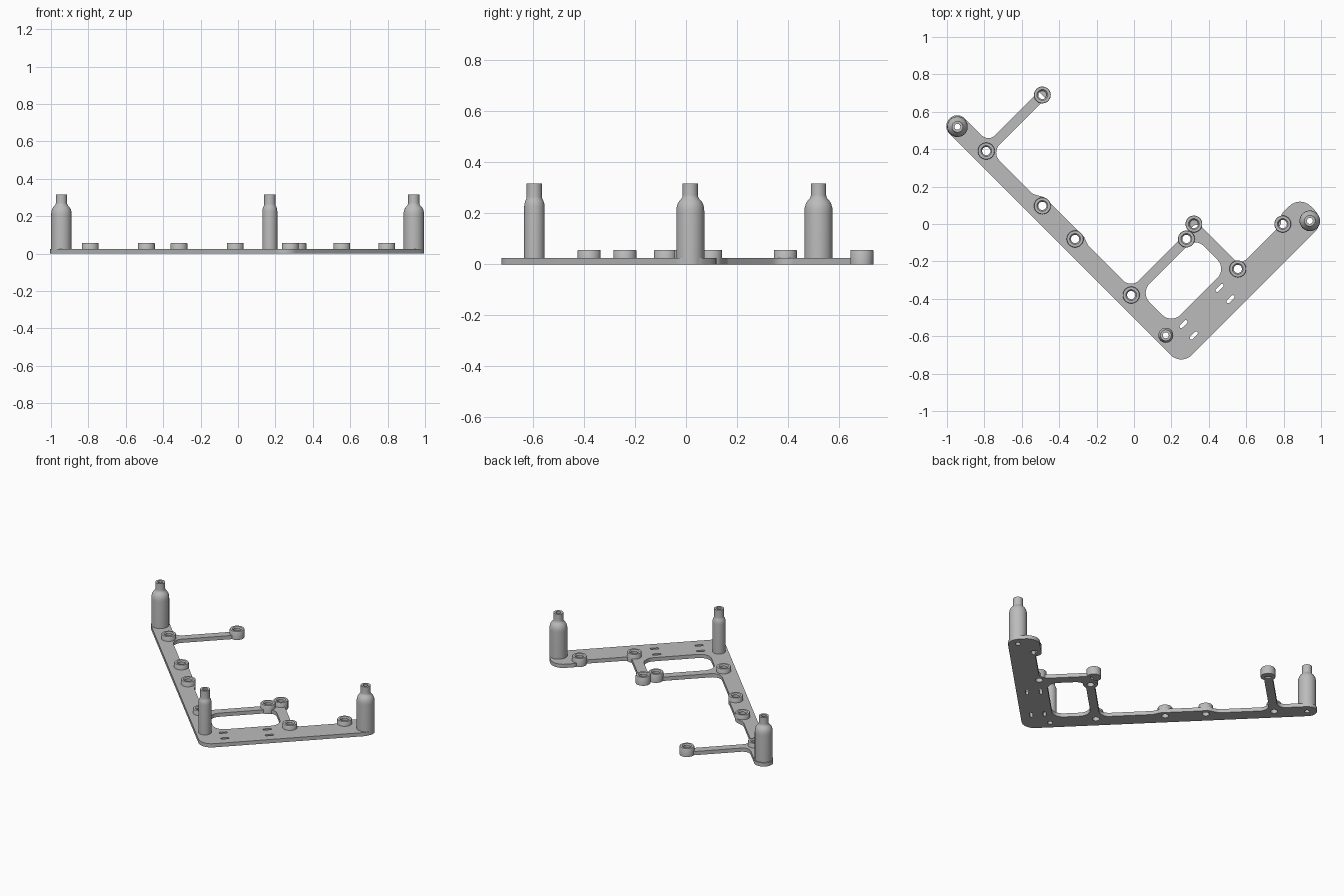
import bpy, bmesh, math
from mathutils import Vector

if "Cube" in bpy.data.objects:
    bpy.data.objects.remove(bpy.data.objects["Cube"])

T = 0.025  # plate thickness
grey = bpy.data.materials.new("grey")
grey.diffuse_color = (0.5, 0.5, 0.5, 1)
grey.use_nodes = True
grey.node_tree.nodes["Principled BSDF"].inputs["Base Color"].default_value = grey.diffuse_color


def diag(s, d):
    """Diagonal frame: s = x + y, d = y - x."""
    return Vector(((s - d) / 2, (s + d) / 2))


def rounded(corners, steps=8):
    """Closed outline from (s, d, radius) corners, each filleted."""
    pts, n = [], len(corners)
    for i, (s, d, r) in enumerate(corners):
        p = diag(s, d)
        if r == 0:
            pts.append(p)
            continue
        a = (diag(*corners[i - 1][:2]) - p).normalized()
        b = (diag(*corners[(i + 1) % n][:2]) - p).normalized()
        half = a.angle(b) / 2
        t1, t2 = p + a * r / math.tan(half), p + b * r / math.tan(half)
        c = p + (a + b).normalized() * r / math.sin(half)
        v1, sweep = t1 - c, math.pi - 2 * half
        side = (t2 - c) - v1.normalized() * (t2 - c).dot(v1.normalized())
        side = side.normalized() * r
        for k in range(steps + 1):
            ang = sweep * k / steps
            pts.append(c + v1 * math.cos(ang) + side * math.sin(ang))
    return pts


def circle(x, y, r, n=32):
    return [Vector((x + r * math.cos(2 * math.pi * k / n),
                    y + r * math.sin(2 * math.pi * k / n))) for k in range(n)]


def slot(x, y, half=0.018, r=0.009):
    """Slot running along the +x +y diagonal."""
    pts = []
    for end in (1, -1):
        c = Vector((x, y)) + Vector((1, 1)).normalized() * half * end
        a0 = math.radians(-45 if end == 1 else 135)
        pts += [c + r * Vector((math.cos(a0 + math.pi * k / 6),
                                math.sin(a0 + math.pi * k / 6))) for k in range(7)]
    return pts


def finish(ob):
    ob.data.materials.clear()
    ob.data.materials.append(grey)
    bpy.ops.object.select_all(action='DESELECT')
    ob.select_set(True)
    bpy.context.view_layer.objects.active = ob
    bpy.ops.object.shade_smooth_by_angle(angle=math.radians(35))


def lathe(name, x, y, profile, n=40):
    """Hollow turned part from a closed (radius, z) profile."""
    bm = bmesh.new()
    rings = [[bm.verts.new((x + r * math.cos(2 * math.pi * k / n),
                            y + r * math.sin(2 * math.pi * k / n), z))
              for k in range(n)] for r, z in profile]
    for i, ring in enumerate(rings):
        up = rings[(i + 1) % len(rings)]
        for k in range(n):
            j = (k + 1) % n
            bm.faces.new((ring[k], ring[j], up[j], up[k]))
    bmesh.ops.recalc_face_normals(bm, faces=bm.faces)
    me = bpy.data.meshes.new(name)
    bm.to_mesh(me)
    bm.free()
    ob = bpy.data.objects.new(name, me)
    bpy.context.collection.objects.link(ob)
    finish(ob)


bosses = [(-0.49, 0.69), (-0.79, 0.39), (-0.49, 0.097), (-0.315, -0.08),
          (-0.015, -0.38), (0.28, -0.08), (0.32, 0.0), (0.555, -0.24), (0.795, 0.0)]
big_posts = [(-0.944, 0.52), (0.94, 0.017)]
small_post = (0.17, -0.595)

# Plate outline with both arms and the struts
outer = rounded([
    (-0.505, -1.01, 0.08), (-0.505, 1.55, 0.057), (-0.34, 1.55, 0.057),
    (-0.34, 1.217, 0.05), (0.20, 1.217, 0), (0.20, 1.143, 0),
    (-0.38, 1.143, 0.06), (-0.38, 0.70, 0.04), (-0.335, 0.62, 0.03),
    (-0.335, 0.20, 0.03), (-0.36, 0.13, 0.03), (-0.36, -0.328, 0.06),
    (0.345, -0.328, 0.03), (0.345, -0.79, 0.05), (0.78, -0.79, 0.03),
    (0.84, -0.735, 0.03), (1.04, -0.735, 0.08), (1.04, -1.01, 0.08)])
# Window between the struts
window = rounded([(-0.335, -0.735, 0.07), (-0.335, -0.402, 0.07),
                  (0.255, -0.402, 0.06), (0.255, -0.735, 0.07)])
slots = [slot(*p) for p in ((0.457, -0.342), (0.516, -0.402),
                            (0.265, -0.535), (0.32, -0.596))]
holes = [circle(x, y, 0.022) for x, y in bosses]
holes += [circle(x, y, 0.016) for x, y in big_posts + [small_post]]

cu = bpy.data.curves.new("plate", 'CURVE')
cu.dimensions = '2D'
cu.fill_mode = 'BOTH'
cu.extrude = T / 2
for loop in [outer, window] + slots + holes:
    sp = cu.splines.new('POLY')
    sp.points.add(len(loop) - 1)
    for pt, co in zip(sp.points, loop):
        pt.co = (co.x, co.y, 0, 1)
    sp.use_cyclic_u = True
plate = bpy.data.objects.new("plate", cu)
plate.location.z = T / 2
bpy.context.collection.objects.link(plate)
plate.select_set(True)
bpy.context.view_layer.objects.active = plate
bpy.ops.object.convert(target='MESH')
plate = bpy.context.view_layer.objects.active
bm = bmesh.new()
bm.from_mesh(plate.data)
bmesh.ops.remove_doubles(bm, verts=bm.verts, dist=1e-5)
bmesh.ops.recalc_face_normals(bm, faces=bm.faces)
bm.to_mesh(plate.data)
bm.free()
finish(plate)

# Low screw bosses
for i, (x, y) in enumerate(bosses):
    lathe(f"boss_{i + 1}", x, y, [(0.022, 0), (0.045, 0), (0.045, 0.053), (0.043, 0.056),
                                  (0.029, 0.056), (0.022, 0.049)])

# Tall posts with rounded shoulder and thin neck
for i, (x, y) in enumerate(big_posts):
    lathe(f"tall_post_{i + 1}", x, y, [
        (0.016, 0), (0.055, 0), (0.055, 0.205), (0.054, 0.222), (0.050, 0.237),
        (0.043, 0.249), (0.035, 0.257), (0.031, 0.264), (0.030, 0.272),
        (0.030, 0.316), (0.016, 0.316)])
lathe("slim_post", *small_post, [
    (0.016, 0), (0.040, 0), (0.040, 0.225), (0.039, 0.237), (0.036, 0.248),
    (0.031, 0.257), (0.030, 0.265), (0.030, 0.316), (0.016, 0.316)])
